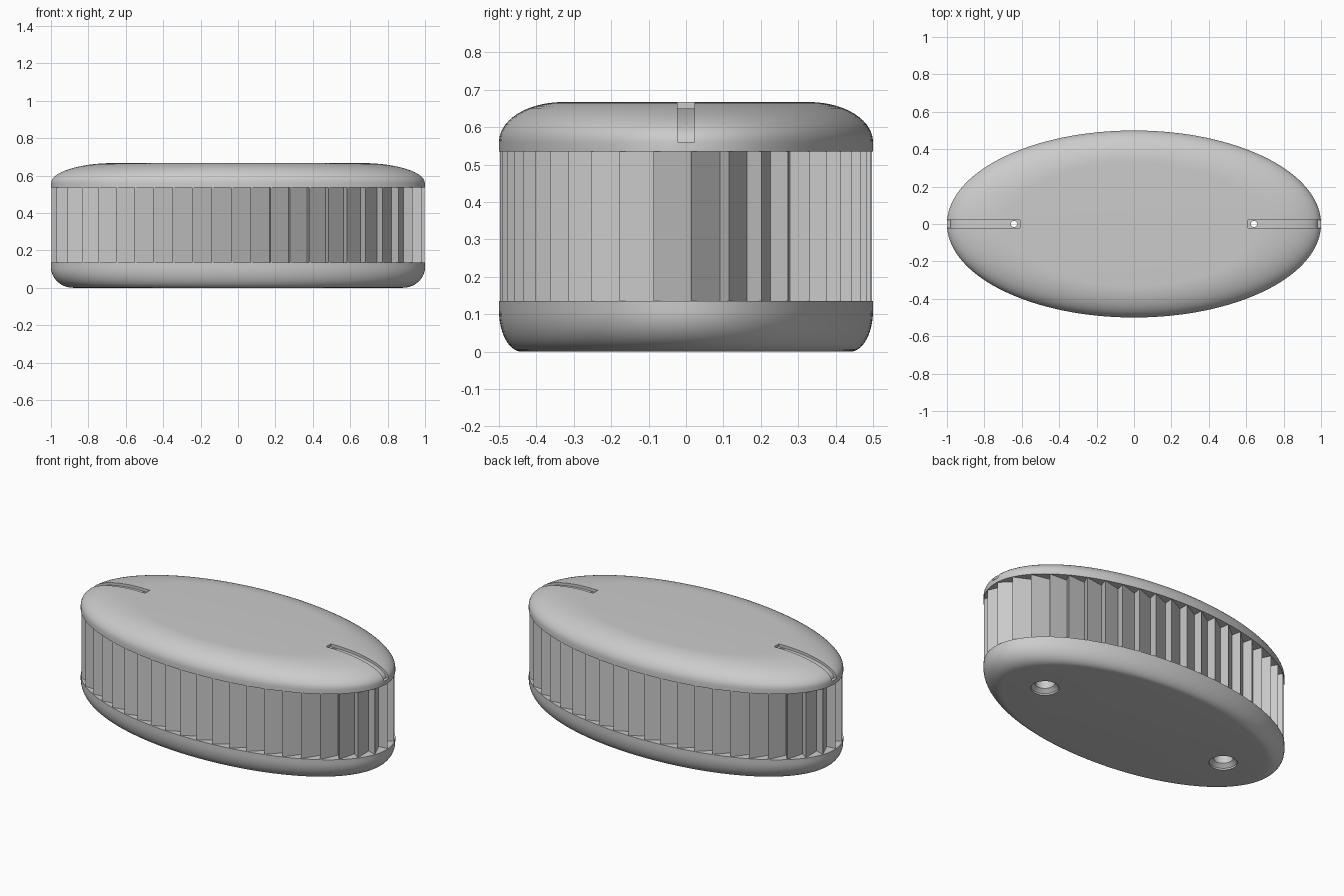
import bpy, bmesh
from math import sin, cos, pi, hypot

cube = bpy.data.objects.get("Cube")
if cube:
    bpy.data.objects.remove(cube, do_unlink=True)

grey = bpy.data.materials.new("plain grey")
grey.use_nodes = True
grey.diffuse_color = (0.6, 0.6, 0.6, 1)
grey.node_tree.nodes["Principled BSDF"].inputs["Base Color"].default_value = (0.6, 0.6, 0.6, 1)


def loft(name, rings):
    """Join equal rings of points with quads and cap both ends."""
    bm = bmesh.new()
    loops = [[bm.verts.new(p) for p in ring] for ring in rings]
    n = len(loops[0])
    for low, high in zip(loops, loops[1:]):
        for i in range(n):
            j = (i + 1) % n
            bm.faces.new((low[i], low[j], high[j], high[i]))
    bm.faces.new(loops[0][::-1])
    bm.faces.new(loops[-1])
    bmesh.ops.recalc_face_normals(bm, faces=bm.faces[:])
    mesh = bpy.data.meshes.new(name)
    bm.to_mesh(mesh)
    bm.free()
    mesh.materials.append(grey)
    obj = bpy.data.objects.new(name, mesh)
    bpy.context.collection.objects.link(obj)
    return obj


def lathe(name, profile, squash=1.0, cx=0.0, segments=128):
    """Turn a (radius, z) profile about z, flattened in y."""
    angles = [2 * pi * i / segments for i in range(segments)]
    return loft(name, [[(cx + r * cos(a), squash * r * sin(a), z) for a in angles]
                       for r, z in profile])


def fillet(cx, cz, rx, rz, start, end, steps=14):
    angles = [start + (end - start) * i / steps for i in range(steps + 1)]
    return [(cx + rx * cos(a), cz + rz * sin(a)) for a in angles]


# Rounded elliptical base and lid
base = lathe("base", fillet(0.88, 0.11, 0.12, 0.11, -pi / 2, 0) + [(1, 0.135)], 0.5)
lid = lathe("lid", [(1, 0.535)] + fillet(0.66, 0.56, 0.34, 0.107, 0, pi / 2), 0.5)

# Ratchet band: teeth evenly spaced along the ellipse's edge
TEETH, DEPTH, SAMPLES = 46, 0.06, 7200
curve = [(cos(2 * pi * i / SAMPLES), 0.5 * sin(2 * pi * i / SAMPLES)) for i in range(SAMPLES + 1)]
lengths = [0.0]
for p, q in zip(curve, curve[1:]):
    lengths.append(lengths[-1] + hypot(q[0] - p[0], q[1] - p[1]))
outline, k = [], 0
for tooth in range(TEETH):
    target = 0.015 + lengths[-1] * tooth / TEETH
    while lengths[k] < target:
        k += 1
    x, y = curve[k]
    nx, ny = x, 4 * y
    size = hypot(nx, ny)
    for inset in (DEPTH, 0.002):
        outline.append((x - inset * nx / size, y - inset * ny / size))
band = loft("ratchet_band", [[(x, y, z) for x, y in outline] for z in (0.135, 0.535)])

# Cutters for the cable grooves, the feed holes and the wide sockets underneath
groove = ([(0.61, 0.65)] + fillet(0.66, 0.56, 0.322, 0.09, pi / 2, 0)
          + [(1.1, 0.56), (1.1, 0.8), (0.61, 0.8)])
hole = [(0.078, -0.02), (0.078, 0.01), (0.055, 0.03), (0.055, 0.1), (0.017, 0.1), (0.017, 0.75)]
cutters = []
for side, sign in (("left", 1), ("right", -1)):
    slot = loft(side + "_groove_cutter",
                [[(sign * x, y, z) for x, z in groove] for y in (-0.0225, 0.0225)])
    drill = lathe(side + "_hole_cutter", hole, cx=sign * 0.642, segments=32)
    cutters.append((slot, [lid]))
    cutters.append((drill, [base, band, lid]))

for cutter, parts in cutters:
    cutter.hide_render = True
    for part in parts:
        mod = part.modifiers.new(cutter.name, "BOOLEAN")
        mod.operation = "DIFFERENCE"
        mod.solver = "EXACT"
        mod.object = cutter

# Apply the cuts, then smooth only the rounded parts
for part in (base, band, lid):
    bpy.ops.object.select_all(action="DESELECT")
    part.select_set(True)
    bpy.context.view_layer.objects.active = part
    for mod in list(part.modifiers):
        bpy.ops.object.modifier_apply(modifier=mod.name)
    if part is not band:
        bpy.ops.object.shade_smooth_by_angle(angle=pi / 6)

for cutter, parts in cutters:
    bpy.data.objects.remove(cutter, do_unlink=True)
